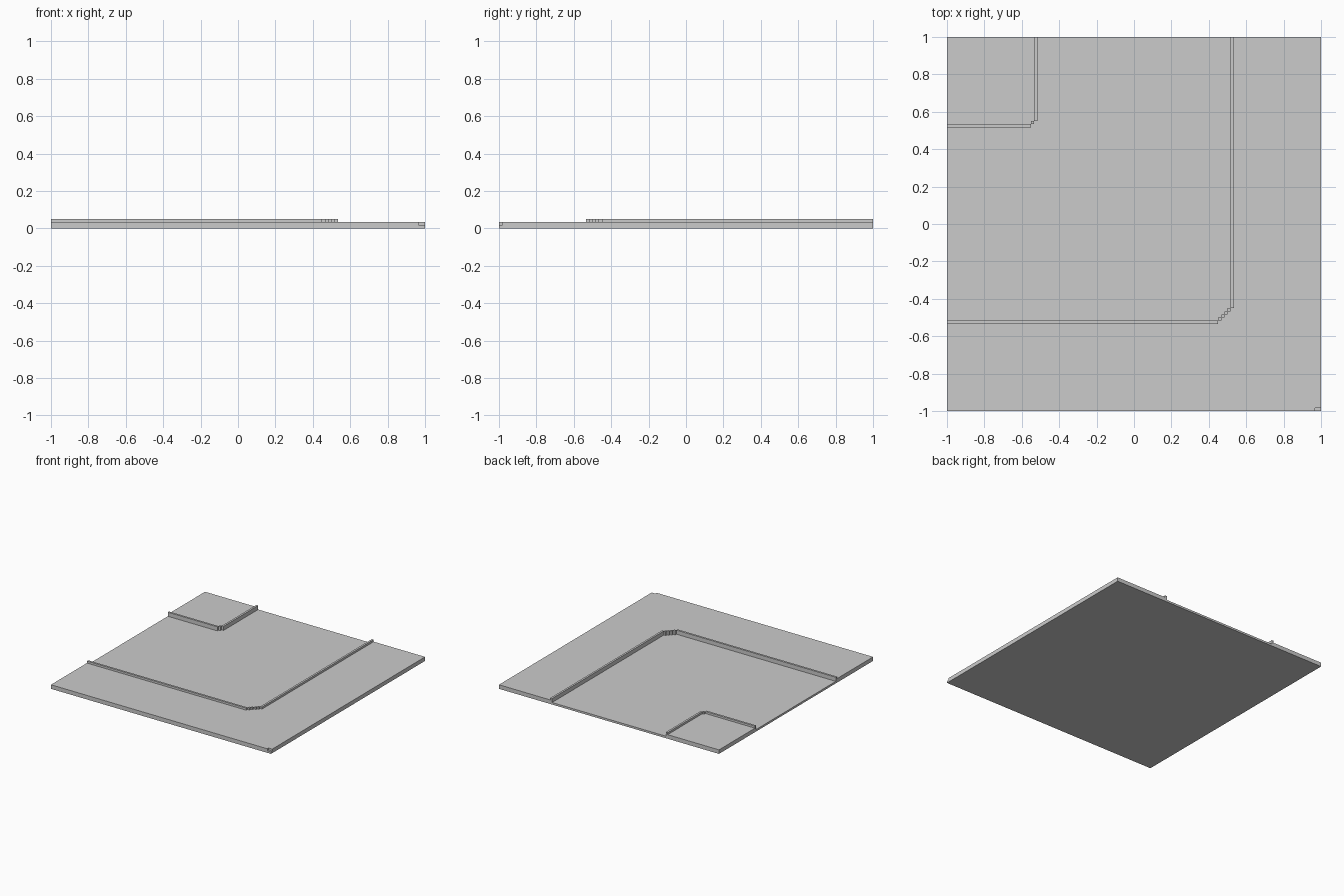
import bpy
import bmesh

U = 1 / 60  # one grid step; the tile is 120 steps wide
HALF = 60
ROAD, PAVEMENT, KERB = 1, 2, 3  # surface heights in steps

cube = bpy.data.objects.get("Cube")
if cube:
    bpy.data.objects.remove(cube, do_unlink=True)

grey = bpy.data.materials.new("concrete_grey")
grey.use_nodes = True
colour = (0.6, 0.6, 0.6, 1)
grey.diffuse_color = colour
grey.node_tree.nodes["Principled BSDF"].inputs["Base Color"].default_value = colour


def prism(name, outline, bottom, top):
    """Extrude a flat outline, given in grid steps, between two heights."""
    bm = bmesh.new()
    face = bm.faces.new([bm.verts.new((x * U, y * U, bottom * U)) for x, y in outline])
    up = bmesh.ops.extrude_face_region(bm, geom=[face])["geom"]
    verts = [v for v in up if isinstance(v, bmesh.types.BMVert)]
    bmesh.ops.translate(bm, verts=verts, vec=(0, 0, (top - bottom) * U))
    bmesh.ops.recalc_face_normals(bm, faces=bm.faces)
    mesh = bpy.data.meshes.new(name)
    bm.to_mesh(mesh)
    bm.free()
    mesh.materials.append(grey)
    obj = bpy.data.objects.new(name, mesh)
    bpy.context.collection.objects.link(obj)


def stairs(x, y, count, x_first):
    """Stepped diagonal running towards -x and -y."""
    points = [(x, y)]
    for _ in range(count):
        steps = [(-1, 0), (0, -1)] if x_first else [(0, -1), (-1, 0)]
        for dx, dy in steps:
            x, y = x + dx, y + dy
            points.append((x, y))
    return points


def bend(column, column_end, cells):
    """Edges of a kerb: from the back side, round the bend, to the right side."""
    far = [(column + 1, HALF)] + stairs(column + 1, column_end, cells + 1, True)
    far += [(column - cells, column_end - cells - 2)]
    far[-1] = (far[-1][0], far[-2][1] - 1) if far[-1] == far[-2] else far[-1]
    near = [(column, HALF)] + stairs(column, column_end, cells, False)
    row = column_end - cells
    far = [p for p in far if p[1] >= row - 1 and p[0] >= column - cells]
    far += [(-HALF, row - 1)]
    near += [(-HALF, row)]
    return list(dict.fromkeys(far)), near


def kerb(name, column, column_end, cells):
    """Straight runs joined by single blocks set corner to corner."""
    row = column_end - cells
    prism(name + "_side", [(column, column_end), (column + 1, column_end),
                           (column + 1, HALF), (column, HALF)], ROAD, KERB)
    prism(name + "_front", [(-HALF, row - 1), (column - cells, row - 1),
                            (column - cells, row), (-HALF, row)], ROAD, KERB)
    for i in range(cells):
        x, y = column - 1 - i, column_end - 1 - i
        prism(f"{name}_corner_{i + 1}",
              [(x, y), (x + 1, y), (x + 1, y + 1), (x, y + 1)], ROAD, KERB)


# Base slab, whose top is the road surface
prism("road_base", [(-HALF, -HALF), (HALF, -HALF), (HALF, HALF), (-HALF, HALF)], 0, ROAD)

# Large outer pavement with a small chip at its front corner
outer_edge, _ = bend(31, -27, 4)
chip = [(-HALF, -HALF), (HALF - 2, -HALF), (HALF - 2, 1 - HALF), (HALF, 1 - HALF), (HALF, HALF)]
prism("outer_pavement", outer_edge + chip, ROAD, PAVEMENT)

# Small inner pavement in the back corner
_, inner_edge = bend(-32, 33, 1)
prism("inner_pavement", inner_edge + [(-HALF, HALF)], ROAD, PAVEMENT)

# Raised kerbs along both sides of the road
kerb("outer_kerb", 31, -27, 4)
kerb("inner_kerb", -32, 33, 1)
